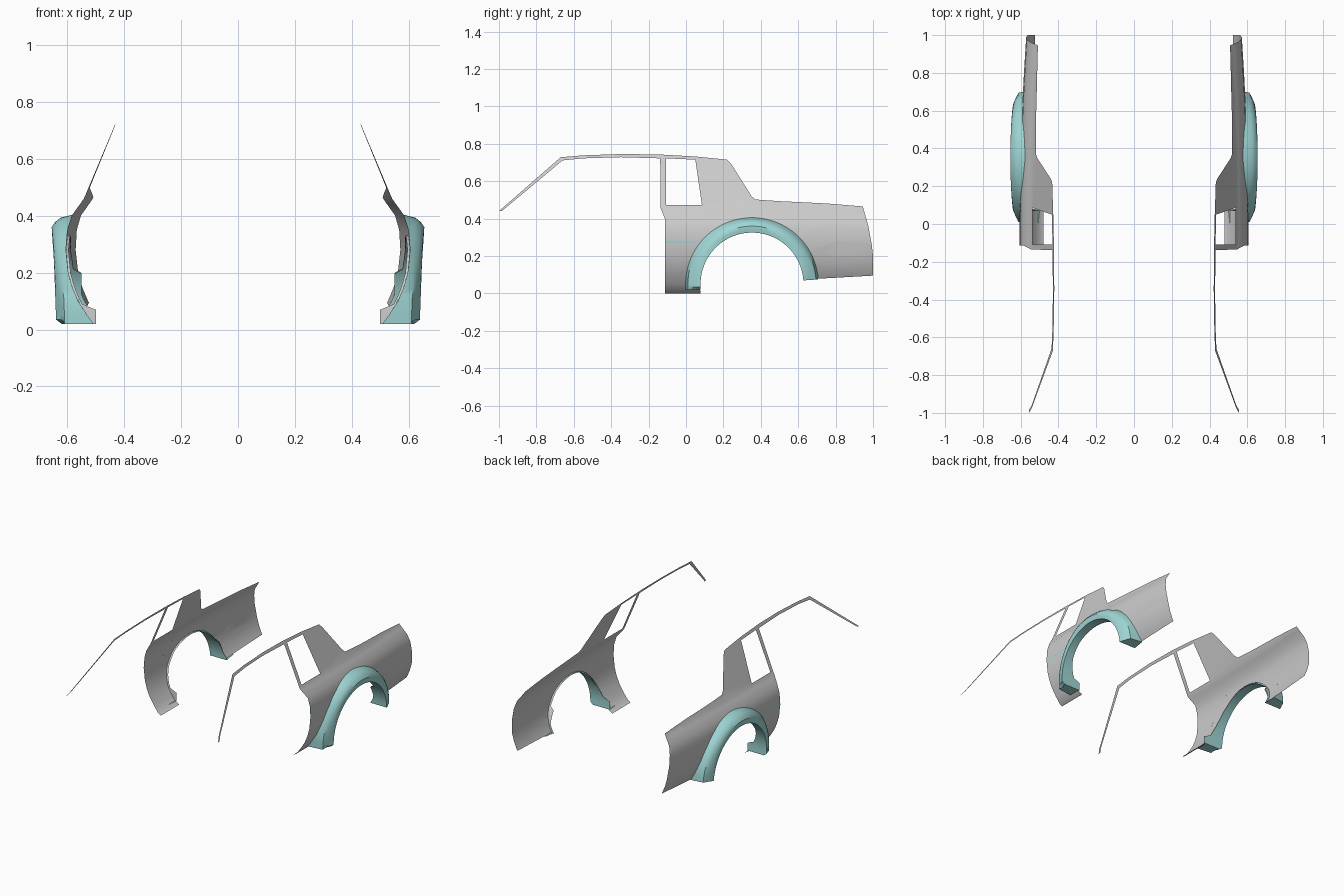
import bpy, bmesh
from math import sin, cos, radians
from mathutils import Vector

if "Cube" in bpy.data.objects:
    bpy.data.objects.remove(bpy.data.objects["Cube"])


def material(name, rgb):
    m = bpy.data.materials.new(name)
    m.use_nodes = True
    m.diffuse_color = (*rgb, 1)
    m.node_tree.nodes["Principled BSDF"].inputs["Base Color"].default_value = (*rgb, 1)
    return m


GREY = material("light grey paint", (0.6, 0.6, 0.6))
TEAL = material("pale teal trim", (0.35, 0.68, 0.67))

# Body cross-section: (height, half width)
SECTION = [(0, .48), (.01, .5), (.05, .53), (.1, .562), (.15, .583), (.2, .597),
           (.28, .605), (.35, .6), (.4, .585), (.44, .556), (.46, .542), (.75, .42)]
CY, CZ = .353, .05      # wheel arch centre
R_IN, R_OUT = .275, .355


def body_x(y, z):
    """Half width of the body side, tapering to the rear."""
    x = SECTION[-1][1]
    for (z0, x0), (z1, x1) in zip(SECTION, SECTION[1:]):
        if z <= z1:
            x = x0 + (x1 - x0) * (z - z0) / (z1 - z0)
            break
    return x - .035 * max(y, 0) ** 2


def finish(bm, name, mat, angle=35):
    """Store the left half as an object and mirror it to the right."""
    me = bpy.data.meshes.new(name)
    bm.to_mesh(me)
    bm.free()
    me.materials.append(mat)
    me.shade_smooth()
    me.set_sharp_from_angle(angle=radians(angle))
    ob = bpy.data.objects.new(name, me)
    bpy.context.collection.objects.link(ob)
    ob.modifiers.new("Mirror", "MIRROR").use_mirror_merge = False
    return ob


def sheet(name, loops, mat, lift=0):
    """Fill side-on outlines, slice them and bend them to the body shape."""
    bm = bmesh.new()
    for loop in loops:
        vs = [bm.verts.new((0, y, z)) for y, z in loop]
        for a, b in zip(vs, vs[1:] + vs[:1]):
            bm.edges.new((a, b))
    bmesh.ops.triangle_fill(bm, use_beauty=True, use_dissolve=False,
                            edges=bm.edges[:], normal=(1, 0, 0))
    cuts = [((0, 0, z), (0, 0, 1)) for z, _ in SECTION[1:-1]]
    cuts += [((0, .2 * i, 0), (0, 1, 0)) for i in range(1, 5)]
    for co, no in cuts:
        bmesh.ops.bisect_plane(bm, geom=bm.verts[:] + bm.edges[:] + bm.faces[:],
                               plane_co=co, plane_no=no, dist=1e-5)
    for v in bm.verts:
        v.co.x = body_x(v.co.y, v.co.z) + lift
    bm.normal_update()
    bmesh.ops.reverse_faces(bm, faces=[f for f in bm.faces if f.normal.x < 0])
    return finish(bm, name, mat, 30)


# Wheel arch stations: a straight front leg, then the arc to the rear end
STATIONS = [(180, .02), (180, .035)] + [(180 - 4 * i, CZ) for i in range(45)]


def arch(r, station):
    a, z = station
    return CY + r * cos(radians(a)), z + r * sin(radians(a))


def inner_x(y, z):
    """Inward reach of the arch return, deeper at both ends."""
    skin = body_x(y, z) - .008
    if y < CY:
        return .5 if z < .085 else skin
    return min(skin, .55) if z < .2 else skin


# Body side with roof rail, pillars and window opening
outline = [(-1, .44), (-.67, .728), (-.55, .738), (-.35, .745), (-.15, .743), (.05, .732),
           (.22, .715), (.24, .695), (.35, .52), (.37, .502), (.5, .493), (.75, .481),
           (.945, .465), (.975, .36), (.993, .26), (1, .2), (1, .095), (.645, .075)]
outline += [arch(R_IN + .006, s) for s in reversed(STATIONS[2:])]
outline += [(.078, 0), (-.113, 0), (-.113, .4), (-.135, .455), (-.138, .722),
            (-.35, .728), (-.55, .722), (-.66, .711), (-.985, .44)]
window = [(-.108, .472), (.085, .472), (.05, .715), (-.108, .722)]
sheet("body_side", [outline, window], GREY)

# Thin trim strip ahead of the arch
sheet("side_trim_strip", [[(-.113, .273), (.05, .273), (.055, .283), (-.113, .283)]], TEAL, .002)

# Grey return behind the arch edge
bm = bmesh.new()
rows = []
for s in STATIONS:
    y, z = arch(R_IN + .006, s)
    rows.append([bm.verts.new((x, y, z)) for x in (body_x(y, z), inner_x(y, z))])
for a, b in zip(rows, rows[1:]):
    bm.faces.new((a[0], b[0], b[1], a[1]))
finish(bm, "arch_return", GREY)

# Flared arch: section swept along the stations, capped at both ends
bm = bmesh.new()
rows = []
for i, s in enumerate(STATIONS):
    up = sin(radians(s[0]))
    tuck = .02 if i == 0 else 0
    row = []
    for r, x in ((R_OUT, None), (.343, .61 + .014 * up), (.328, .617 + .026 * up - tuck / 2),
                 (.31, .624 + .031 * up - tuck), (.292, .634 + .02 * up - tuck),
                 (R_IN, .64 + .01 * up - tuck)):
        y, z = arch(r, s)
        row.append(bm.verts.new((body_x(y, z) if x is None else x, y, z)))
    y, z = arch(R_IN, s)
    row.append(bm.verts.new((inner_x(y, z), y, z)))
    rows.append(row)
for a, b in zip(rows, rows[1:]):
    for j in range(len(a) - 1):
        bm.faces.new((a[j], b[j], b[j + 1], a[j + 1]))
bm.faces.new(rows[0])
bm.faces.new(rows[-1][::-1])
bmesh.ops.recalc_face_normals(bm, faces=bm.faces[:])
# make the flare face outward
bm.normal_update()
if sum(f.normal.x * f.calc_area() for f in bm.faces) < 0:
    bmesh.ops.reverse_faces(bm, faces=bm.faces[:])
finish(bm, "arch_flare", TEAL)
